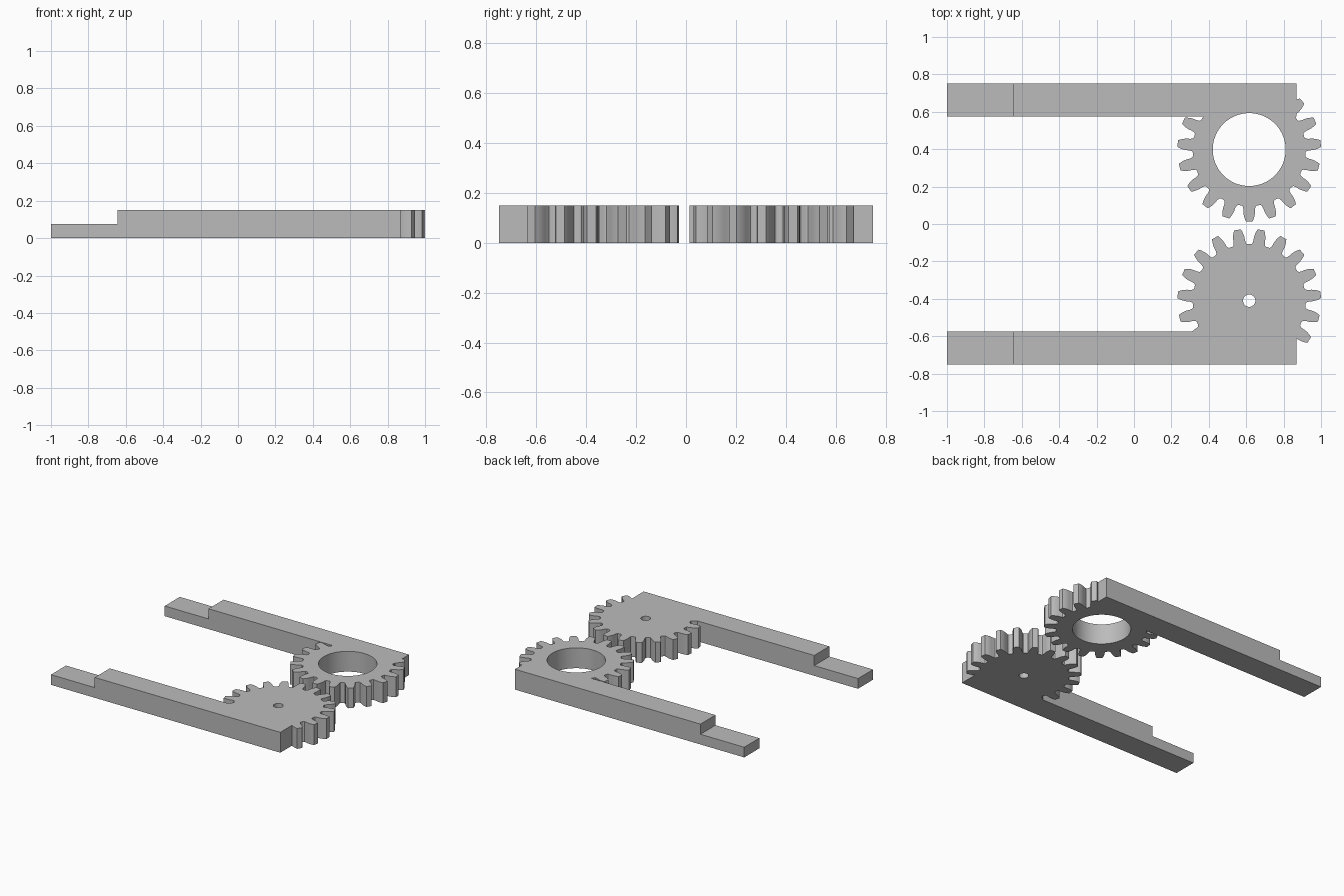
import bpy, bmesh, math

cube = bpy.data.objects.get("Cube")
if cube:
    bpy.data.objects.remove(cube, do_unlink=True)

# One plain grey for everything
grey = bpy.data.materials.new("plain grey")
grey.use_nodes = True
colour = (0.5, 0.5, 0.5, 1)
grey.diffuse_color = colour
grey.node_tree.nodes["Principled BSDF"].inputs["Base Color"].default_value = colour

HEIGHT = 0.15
GEAR_X = 0.616
TEETH = 19
ROOT = 0.302
# Half of one tooth, from root to tip: (radius, half width)
FLANK = [(0.302, 0.040), (0.307, 0.034), (0.322, 0.031), (0.338, 0.031),
         (0.355, 0.0285), (0.372, 0.0235), (0.384, 0.018)]


def prism(name, points, low, high):
    """Extrude a flat xy outline from z = low to z = high."""
    bm = bmesh.new()
    face = bm.faces.new([bm.verts.new((x, y, low)) for x, y in points])
    up = bmesh.ops.extrude_face_region(bm, geom=[face])["geom"]
    bmesh.ops.translate(bm, vec=(0, 0, high - low),
                        verts=[v for v in up if isinstance(v, bmesh.types.BMVert)])
    bmesh.ops.recalc_face_normals(bm, faces=bm.faces)
    mesh = bpy.data.meshes.new(name)
    bm.to_mesh(mesh)
    bm.free()
    mesh.materials.append(grey)
    obj = bpy.data.objects.new(name, mesh)
    bpy.context.collection.objects.link(obj)
    return obj


def combine(obj, other, operation):
    """Apply a boolean and discard the second object."""
    mod = obj.modifiers.new(operation.lower(), "BOOLEAN")
    mod.operation, mod.object, mod.solver = operation, other, "EXACT"
    bpy.context.view_layer.objects.active = obj
    bpy.ops.object.modifier_apply(modifier=mod.name)
    bpy.data.objects.remove(other, do_unlink=True)


def circle(cx, cy, radius, count):
    return [(cx + radius * math.cos(math.tau * i / count),
             cy + radius * math.sin(math.tau * i / count)) for i in range(count)]


def gear_outline(cy, side, phase):
    """Angles run from the direction facing the other gear; teeth behind the arm are left off."""
    points = []
    for i in range(TEETH):
        turn = math.tau * (i + phase) / TEETH
        away = abs((turn + math.pi) % math.tau - math.pi)
        if away > math.radians(145):
            shape = [(ROOT, -0.03), (ROOT, 0.03)]
        else:
            shape = [(r, -w) for r, w in FLANK] + [(r, w) for r, w in reversed(FLANK)]
        for r, w in shape:
            a = turn + w / r
            points.append((GEAR_X + r * math.sin(a), cy - side * r * math.cos(a)))
    return points


def gripper(name, side, cy, phase, hole, segments):
    # Arm with its square outer end, then the half-height finger tip
    inner, outer = side * 0.575, side * 0.75
    body = prism(name, [(-1, inner), (0.87, inner), (0.87, outer), (-1, outer)], 0, HEIGHT)
    step = prism("step_cutter", [(-1.1, side * 0.5), (-0.643, side * 0.5),
                                 (-0.643, side * 0.8), (-1.1, side * 0.8)], 0.075, 0.3)
    combine(body, step, "DIFFERENCE")
    # Toothed wheel fused to the arm
    combine(body, prism("gear", gear_outline(cy, side, phase), 0, HEIGHT), "UNION")
    # Bore through the wheel
    bore = prism("bore_cutter", circle(GEAR_X, cy, hole, segments), -0.1, 0.3)
    combine(body, bore, "DIFFERENCE")
    bpy.ops.object.select_all(action="DESELECT")
    body.select_set(True)
    bpy.context.view_layer.objects.active = body
    bpy.ops.object.shade_smooth_by_angle(angle=math.radians(30))


gripper("back_gear_arm", 1, 0.398, 0, 0.195, 64)
gripper("front_gear_arm", -1, -0.41, 0.5, 0.033, 32)
